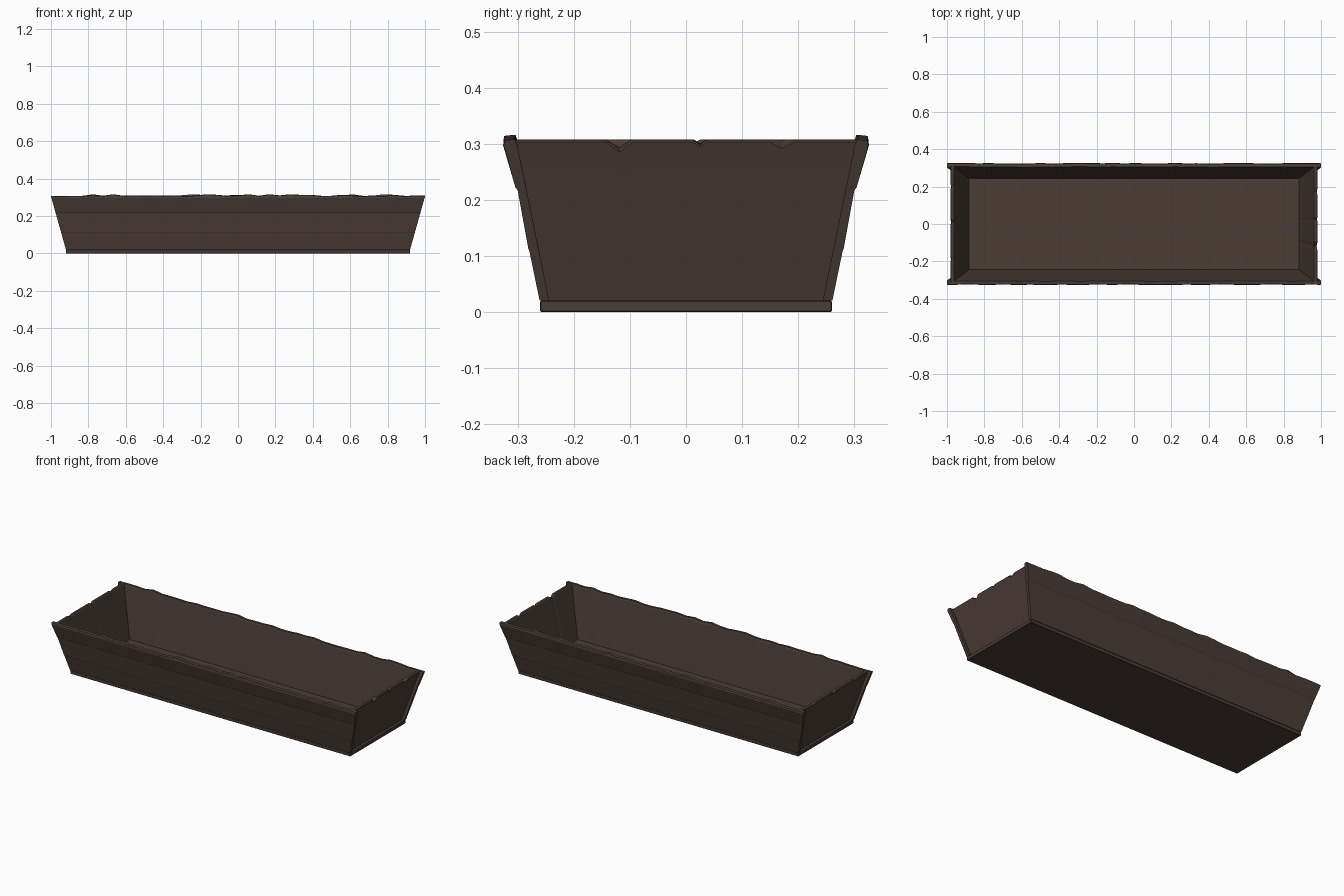
import bpy, bmesh, random

if "Cube" in bpy.data.objects:
    bpy.data.objects.remove(bpy.data.objects["Cube"])

random.seed(4)
wood = bpy.data.materials.new("dark_brown_wood")
wood.diffuse_color = (0.068, 0.045, 0.036, 1)
wood.use_nodes = True
wood.node_tree.nodes["Principled BSDF"].inputs["Base Color"].default_value = wood.diffuse_color


def finish(name, bm):
    bmesh.ops.recalc_face_normals(bm, faces=bm.faces)
    me = bpy.data.meshes.new(name)
    bm.to_mesh(me)
    bm.free()
    me.materials.append(wood)
    ob = bpy.data.objects.new(name, me)
    bpy.context.collection.objects.link(ob)
    return ob


def loft(name, rings):
    """Closed board made of equal cross-sections joined in order."""
    bm = bmesh.new()
    vs = [[bm.verts.new(p) for p in r] for r in rings]
    n = len(vs[0])
    for a, b in zip(vs, vs[1:]):
        for i in range(n):
            j = (i + 1) % n
            bm.faces.new((a[i], a[j], b[j], b[i]))
    bm.faces.new(vs[0])
    bm.faces.new(vs[-1][::-1])
    return finish(name, bm)


def half_length(z):
    return 0.92 + (z - 0.02) * 0.08 / 0.285


# Floor board with a small worn bevel
bm = bmesh.new()
bmesh.ops.create_cube(bm, size=1)
for v in bm.verts:
    v.co = (v.co.x * 1.84, v.co.y * 0.52, (v.co.z + 0.5) * 0.021)
bmesh.ops.bevel(bm, geom=bm.edges[:], offset=0.002, segments=1, affect='EDGES')
finish("floor_board", bm)

# Long side boards: leaning, slightly stepped section with a worn top edge
for side, name in ((-1, "front_side_board"), (1, "back_side_board")):
    rings = []
    count = 36
    for k in range(count + 1):
        t = -1 + 2 * k / count
        top = 0.306 + random.choice((0, 0, 0.002, 0.005, 0.008, -0.002))
        w = random.uniform(-0.002, 0.002)
        if k in (0, count):
            top, w = 0.306, 0
        section = [(0.261, 0.021), (0.279, 0.108), (0.281, 0.113),
                   (0.300, 0.217), (0.304, 0.222), (0.325 + w / 2, 0.297),
                   (0.323 + w, top), (0.305 + w, top + 0.002),
                   (0.301, top - 0.007), (0.244, 0.021)]
        rings.append([(t * half_length(min(z, 0.306)), side * y, z) for y, z in section])
    loft(name, rings)

# End boards: set between the sides, chipped along the top.
# Each chip: position, half width, depth outside, depth inside
chips = {1: [(-0.12, 0.024, 0.018, 0.014), (0.025, 0.012, 0.009, 0.007),
             (0.172, 0.022, 0.011, 0.001)],
         -1: [(0.20, 0.020, 0.008, 0.002), (0.01, 0.016, 0.012, 0.009),
              (-0.19, 0.02, 0.006, 0.002)]}
for end, name in ((1, "right_end_board"), (-1, "left_end_board")):
    cols = [(-1.0, 0, 0), (1.0, 0, 0)]
    for c, w, do, di in chips[end]:
        cols += [((c - w) / 0.308, 0, 0), (c / 0.308, do, di), ((c + w) / 0.308, 0, 0)]
    rings = []
    for t, do, di in sorted(cols):
        section = [(0.902, 0.021), (0.969 - do * 0.27, 0.262 - do),
                   (0.981 - do * 0.27, 0.303 - do), (0.978 - do * 0.27, 0.307 - do),
                   (0.963, 0.308 - di), (0.959, 0.304 - di), (0.882, 0.021)]
        rings.append([(end * x, t * (0.250 + (z - 0.021) * 0.205), z) for x, z in section])
    loft(name, rings)
